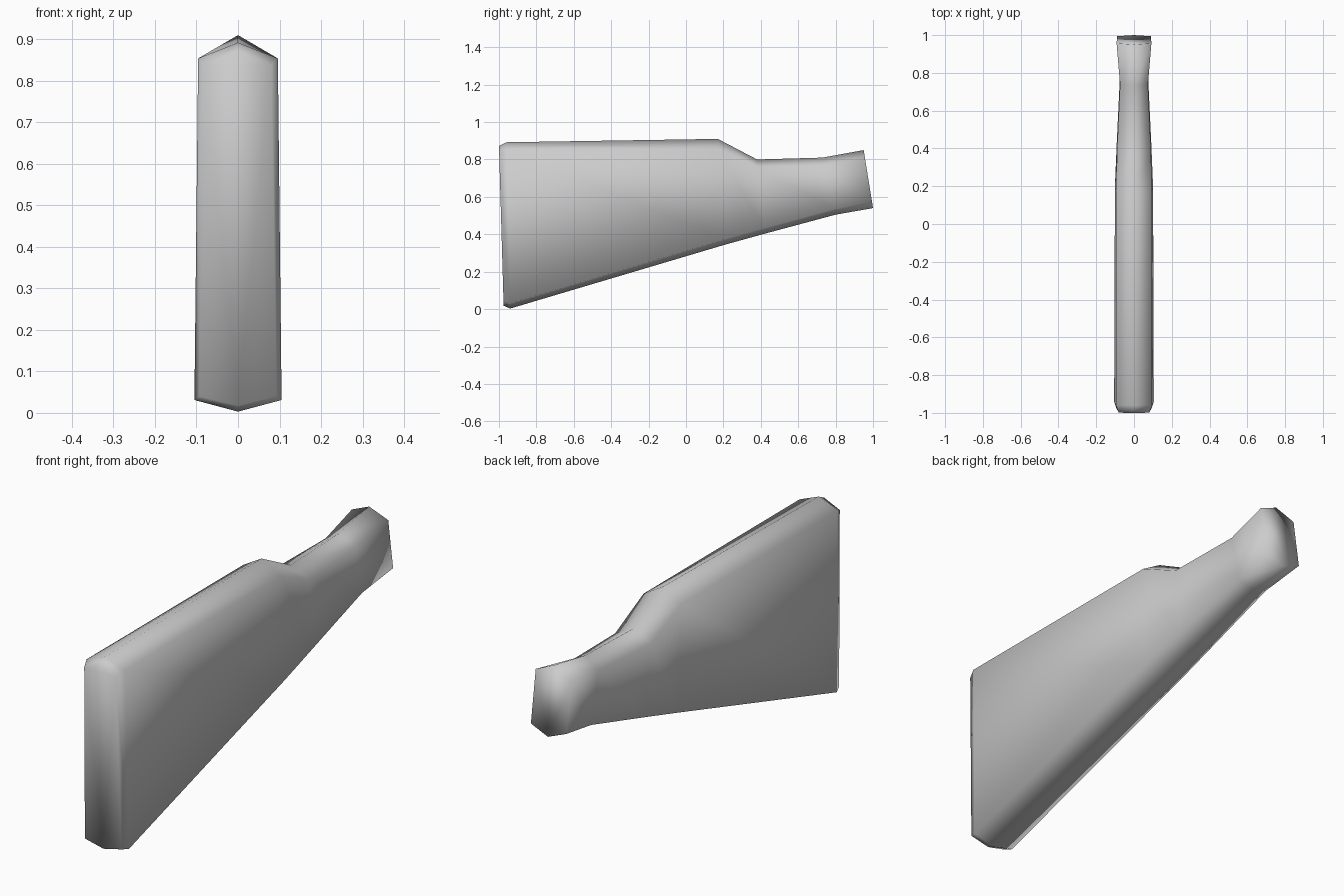
import bpy
import bmesh

cube = bpy.data.objects.get("Cube")
if cube:
    bpy.data.objects.remove(cube, do_unlink=True)

# One plain grey finish
grey = bpy.data.materials.new("plain grey")
grey.use_nodes = True
color = (0.6, 0.6, 0.6, 1)
grey.diffuse_color = color
grey.node_tree.nodes["Principled BSDF"].inputs["Base Color"].default_value = color

# Six-sided stations along the stock:
# top y, bottom y, top ridge z, bottom ridge z, upper half width, lower half width, top slope, bottom slope
stations = [
    (-1.00, -0.975, 0.872, 0.018, 0.080, 0.093, 0.035, 0.022),  # butt face
    (-0.96, -0.94, 0.892, 0.003, 0.096, 0.105, 0.038, 0.028),   # butt chamfer
    (0.17, 0.20, 0.910, 0.342, 0.094, 0.101, 0.055, 0.030),     # end of the comb
    (0.38, 0.42, 0.800, 0.403, 0.090, 0.092, 0.045, 0.030),     # foot of the comb
    (0.73, 0.80, 0.810, 0.505, 0.074, 0.074, 0.045, 0.030),     # wrist
    (0.95, 1.00, 0.850, 0.540, 0.092, 0.090, 0.040, 0.035),     # flared end
]


def ring(bm, y_top, y_low, z_top, z_low, w_top, w_low, drop, rise):
    def at(x, z):
        t = (z - z_low) / (z_top - z_low)
        return bm.verts.new((x, y_low + (y_top - y_low) * t, z))
    shoulder, heel = z_top - drop, z_low + rise
    return [at(0, z_top), at(w_top, shoulder), at(w_low, heel),
            at(0, z_low), at(-w_low, heel), at(-w_top, shoulder)]


# Loft the stations and close both ends
bm = bmesh.new()
rings = [ring(bm, *s) for s in stations]
for a, b in zip(rings, rings[1:]):
    for i in range(len(a)):
        j = (i + 1) % len(a)
        bm.faces.new((a[i], a[j], b[j], b[i]))
bm.faces.new(rings[0])
bm.faces.new(rings[-1])
bmesh.ops.recalc_face_normals(bm, faces=bm.faces[:])
for face in bm.faces:
    face.smooth = True

mesh = bpy.data.meshes.new("shoulder_stock")
bm.to_mesh(mesh)
bm.free()
mesh.materials.append(grey)
stock = bpy.data.objects.new("shoulder_stock", mesh)
bpy.context.collection.objects.link(stock)
